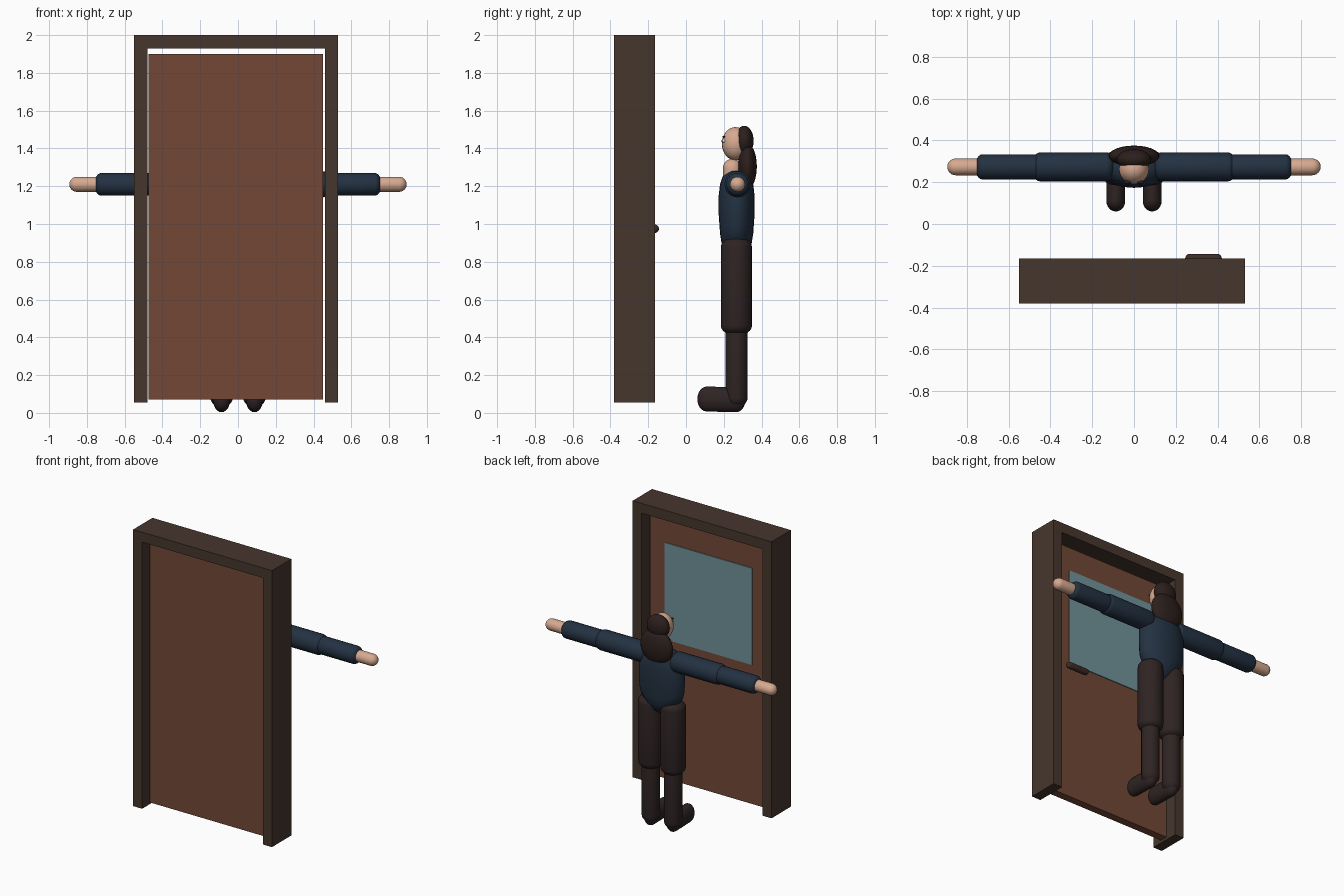
import bpy, bmesh, math
from mathutils import Vector, Matrix

cube = bpy.data.objects.get("Cube")
if cube:
    bpy.data.objects.remove(cube, do_unlink=True)


def material(name, *rgb):
    m = bpy.data.materials.new(name)
    m.use_nodes = True
    m.diffuse_color = (*rgb, 1)
    m.node_tree.nodes["Principled BSDF"].inputs["Base Color"].default_value = (*rgb, 1)
    return m


door_brown = material("door brown", .168, .064, .037)
frame_brown = material("frame brown", .062, .037, .027)
glass = material("blue grey glass", .165, .292, .328)
handle_brown = material("handle brown", .05, .025, .02)
skin = material("skin", .68, .40, .28)
navy = material("navy cloth", .017, .031, .054)
trouser = material("dark trousers", .028, .017, .017)
hair_mat = material("dark hair", .025, .014, .012)
white = material("eye white", .8, .8, .8)


def finish(name, bm, mat, smooth=True):
    bmesh.ops.recalc_face_normals(bm, faces=bm.faces)
    mesh = bpy.data.meshes.new(name)
    bm.to_mesh(mesh)
    bm.free()
    mesh.materials.append(mat)
    obj = bpy.data.objects.new(name, mesh)
    bpy.context.collection.objects.link(obj)
    for p in mesh.polygons:
        p.use_smooth = smooth
    return obj


def box(name, mat, low, high):
    low, high = Vector(low), Vector(high)
    bm = bmesh.new()
    bmesh.ops.create_cube(bm, size=1, matrix=Matrix.Translation((low + high) / 2)
                          @ Matrix.Diagonal((*(high - low), 1)))
    return finish(name, bm, mat, False)


def ellipsoid(name, mat, centre, radii):
    bm = bmesh.new()
    bmesh.ops.create_uvsphere(bm, u_segments=24, v_segments=16, radius=1,
                              matrix=Matrix.Translation(centre) @ Matrix.Diagonal((*radii, 1)))
    return finish(name, bm, mat)


def loft(name, mat, start, axis, rings, sides=24):
    """Elliptical rings (distance, radius a, radius b) strung along an axis."""
    turn = Vector(axis).to_track_quat('Z', 'Y')
    bm = bmesh.new()
    loops = []
    for d, a, b in rings:
        angles = [2 * math.pi * i / sides for i in range(sides)]
        loops.append([bm.verts.new(Vector(start) + turn @ Vector((a * math.cos(t), b * math.sin(t), d)))
                      for t in angles])
    for one, two in zip(loops, loops[1:]):
        for i in range(sides):
            j = (i + 1) % sides
            bm.faces.new((one[i], one[j], two[j], two[i]))
    bm.faces.new(loops[0])
    bm.faces.new(loops[-1])
    return finish(name, bm, mat)


def capsule(name, mat, start, end, a, b=None, cap=None):
    """Rounded rod whose tips touch start and end."""
    b = b or a
    cap = cap or a
    axis = Vector(end) - Vector(start)
    steps = [math.pi / 2 * (i + .15) / 6.15 for i in range(7)]
    near = [(cap * (1 - math.cos(t)), a * math.sin(t), b * math.sin(t)) for t in steps]
    far = [(axis.length - d, p, q) for d, p, q in reversed(near)]
    return loft(name, mat, start, axis, near + far)


# Door frame, one U-shaped block
bm = bmesh.new()
outline = [(-.55, .055), (-.48, .055), (-.48, 1.93), (.46, 1.93),
           (.46, .055), (.53, .055), (.53, 2), (-.55, 2)]
face = bm.faces.new([bm.verts.new((x, -.38, z)) for x, z in outline])
side = bmesh.ops.extrude_face_region(bm, geom=[face])["geom"]
bmesh.ops.translate(bm, vec=(0, .215, 0), verts=[v for v in side if isinstance(v, bmesh.types.BMVert)])
finish("door_frame", bm, frame_brown, False)

# Door leaf, window pane and lever
box("door", door_brown, (-.475, -.30, .07), (.45, -.245, 1.9))
box("door_window", glass, (-.345, -.246, 1.05), (.335, -.239, 1.73))
capsule("door_handle", handle_brown, (.245, -.165, .975), (.42, -.165, .975), .022)

# Shirt body, tapering into the hips
loft("torso", navy, (0, .268, 0), (0, 0, 1),
     [(.82, .02, .02), (.85, .07, .055), (.90, .125, .08), (.95, .155, .088), (.98, .163, .09),
      (1.05, .168, .095), (1.15, .168, .095), (1.21, .15, .088), (1.25, .115, .075), (1.28, .06, .045)])

# Limbs on both sides
for word, s in (("left", 1), ("right", -1)):
    y, z = .273, 1.21
    capsule(word + "_upper_arm", navy, (s * .09, y, z), (s * .49, y, z), .069, cap=.04)
    capsule(word + "_forearm", navy, (s * .42, y, z), (s * .76, y, z), .06, cap=.035)
    capsule(word + "_hand", skin, (s * .68, y, z), (s * .893, y, z), .04)
    x = s * .087
    capsule(word + "_thigh", trouser, (x, .267, .41), (x, .267, .93), .082, cap=.05)
    capsule(word + "_shin", trouser, (x, .267, .03), (x, .267, .48), .059, cap=.05)
    capsule(word + "_foot", trouser, (x, .315, .068), (x, .06, .075), .045, .066, cap=.05)
    ellipsoid(word + "_eye", white, (s * .03, .203, 1.44), (.015, .012, .01))
    ellipsoid(word + "_pupil", hair_mat, (s * .03, .194, 1.44), (.007, .006, .008))
    ellipsoid(word + "_eyebrow", hair_mat, (s * .03, .2, 1.462), (.018, .008, .004))

# Neck, head and hair
capsule("neck", skin, (0, .245, 1.2), (0, .245, 1.345), .05)
ellipsoid("head", skin, (0, .262, 1.425), (.072, .072, .088))
ellipsoid("hair_crown", hair_mat, (0, .308, 1.44), (.083, .05, .08))
ellipsoid("hair_length", hair_mat, (0, .325, 1.305), (.122, .05, .12))
